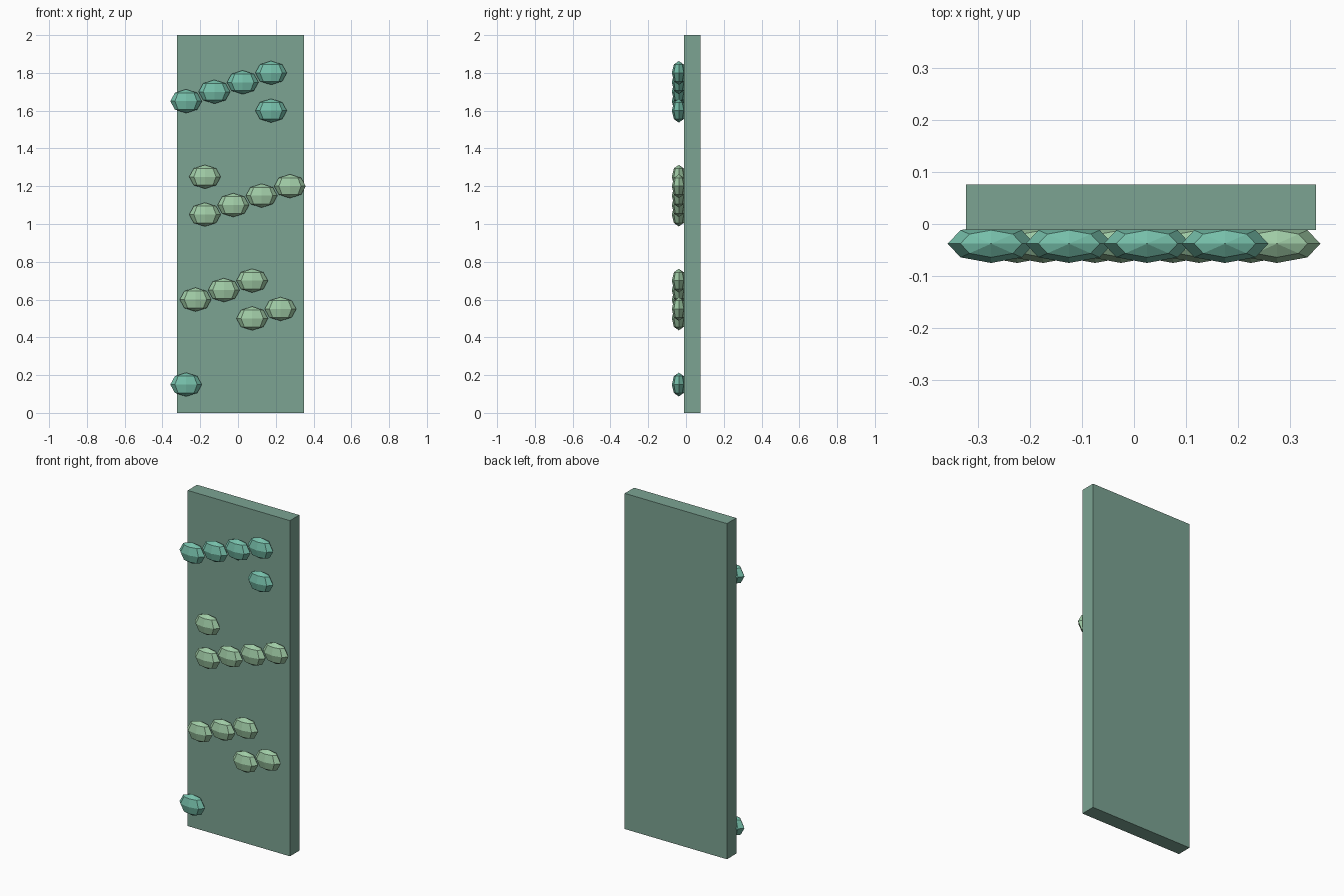
import bpy

if "Cube" in bpy.data.objects:
    bpy.data.objects.remove(bpy.data.objects["Cube"])


def material(name, rgb):
    mat = bpy.data.materials.new(name)
    mat.diffuse_color = (*rgb, 1.0)
    mat.use_nodes = True
    mat.node_tree.nodes["Principled BSDF"].inputs["Base Color"].default_value = mat.diffuse_color
    return mat


panel_green = material("panel_green", (0.20, 0.37, 0.29))
teal = material("teal", (0.18, 0.52, 0.40))
pale_green = material("pale_green", (0.35, 0.60, 0.38))


def stud_run(name, mat, x, z, count):
    """Rising diagonal run of faceted oval studs set into the panel face."""
    for i in range(count):
        bpy.ops.mesh.primitive_uv_sphere_add(
            segments=8, ring_count=4, radius=1,
            location=(x + 0.15 * i, -0.038, z + 0.05 * i))
        stud = bpy.context.object
        stud.scale = (0.0835, 0.037, 0.063)
        stud.name = f"{name}_{i + 1}"
        stud.data.materials.append(mat)


# Upright slab
bpy.ops.mesh.primitive_cube_add(size=1, location=(0.0135, 0.0325, 1.0))
panel = bpy.context.object
panel.name = "panel"
panel.scale = (0.674, 0.088, 2.0)
panel.data.materials.append(panel_green)

# Studs on the front face
stud_run("top_row_stud", teal, -0.275, 1.65, 4)
stud_run("top_single_stud", teal, 0.175, 1.60, 1)
stud_run("middle_single_stud", pale_green, -0.175, 1.25, 1)
stud_run("middle_row_stud", pale_green, -0.175, 1.05, 4)
stud_run("lower_row_stud", pale_green, -0.225, 0.60, 3)
stud_run("lower_pair_stud", pale_green, 0.075, 0.50, 2)
stud_run("bottom_stud", teal, -0.275, 0.15, 1)
